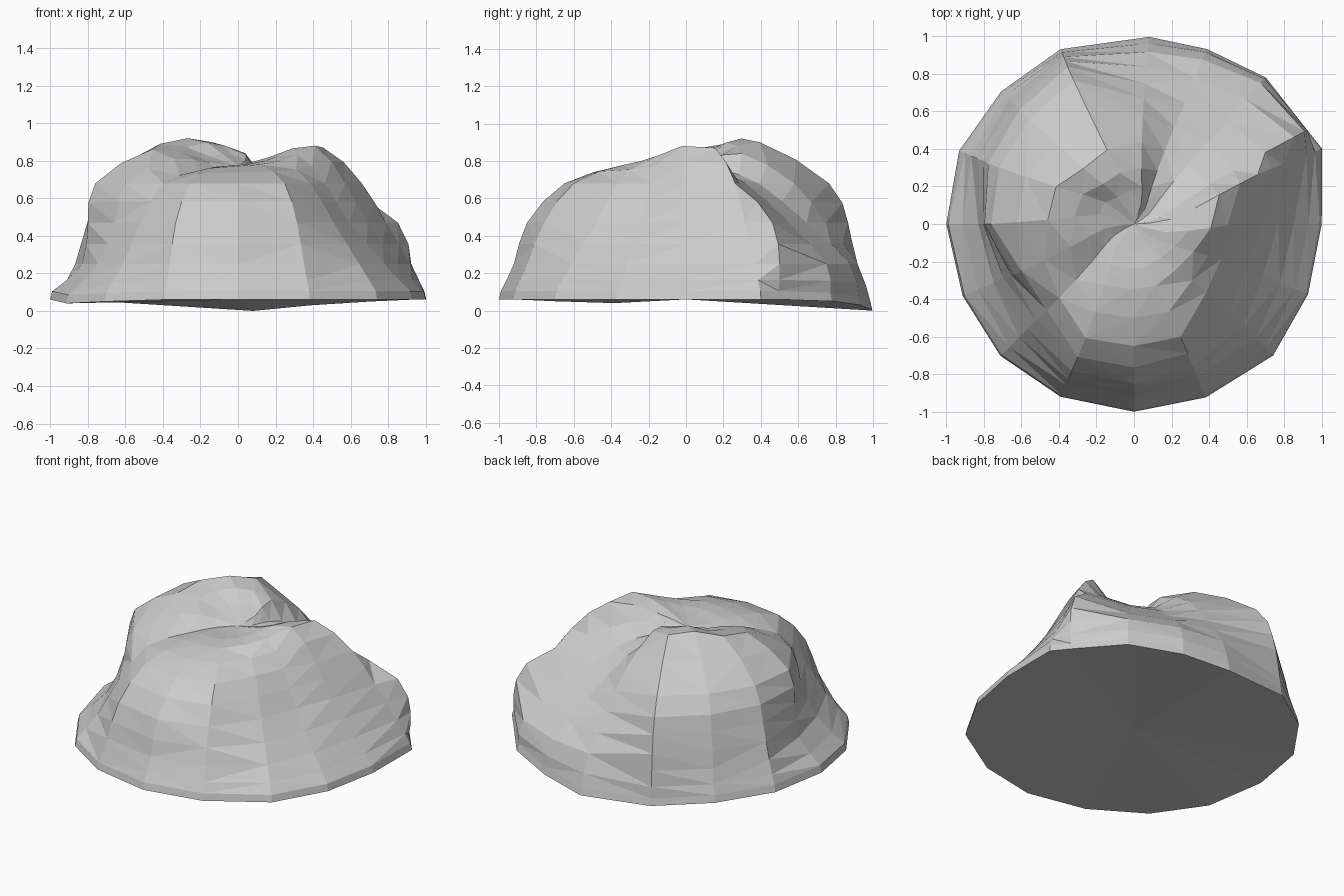
import bpy, bmesh, math
from mathutils import Vector

if "Cube" in bpy.data.objects:
    bpy.data.objects.remove(bpy.data.objects["Cube"])

# Plan of the rock: column angles (degrees), base radius and base height
ANG = [0, 21.8, 28.5, 48, 67.3, 85.4, 112.8, 135, 157.3, 180,
       202.7, 224.6, 247, 270, 292.5, 316.6, 338]
BASE_R = [1, 1.08, 1.05, 1.05, 1.01, 1, 1.01, 1, 1.01, 1,
          .99, 1, 1, 1, 1, 1.02, 1]
BASE_Z = [.06, .06, .06, .05, .03, 0, .03, .05, .06, .06,
          .04, .05, .06, .06, .06, .06, .06]
# Contour radii at three heights
LOW = [.85, .99, 1.05, 1.01, .95, .92, .98, .94, .94, .83,
       .81, .86, .93, .92, .92, .89, .84]
MID = [.69, .85, .97, .74, .70, .75, .94, .89, .87, .80,
       .71, .73, .85, .85, .82, .70, .64]
HIGH = [.57, .71, .60, .43, .42, .58, .83, .79, .78, .76,
        .65, .56, .66, .65, .65, .53, .50]
# Radii and heights of the lobes on the upper surface
LOBE_R = [.41, .48, .34, .22, .22, .30, .42, .40, .46, .46,
          .36, .30, .36, .35, .35, .33, .35]
LOBE_Z = [.88, .87, .77, .73, .75, .84, .90, .92, .89, .86,
          .81, .74, .76, .77, .78, .80, .83]
CENTRE = Vector((0, 0, .77))


def spline(p0, p1, p2, p3, t):
    return .5 * (2*p1 + (p2-p0)*t + (2*p0-5*p1+4*p2-p3)*t*t + (3*p1-p0-3*p2+p3)*t**3)


def column(i):
    """One meridian of the rock from rim to centre."""
    a = math.radians(ANG[i])

    def pt(r, z, twist=0):
        return Vector((r*math.cos(a+twist), r*math.sin(a+twist), z))
    keys = [pt(BASE_R[i]*.99, BASE_Z[i] + .045), pt(LOW[i], .25), pt(MID[i], .47),
            pt(HIGH[i], .68), pt(LOBE_R[i], LOBE_Z[i], -.05),
            pt(LOBE_R[i]*.42, LOBE_Z[i]*.45 + .77*.55, -.25), CENTRE]
    out = [pt(BASE_R[i], BASE_Z[i]), keys[0]]
    for k in range(len(keys)-1):
        p = [keys[max(0, min(len(keys)-1, k+d))] for d in (-1, 0, 1, 2)]
        out += [spline(*p, s/2) for s in (1, 2)]
    return out[:-1]


bm = bmesh.new()
cols = [[bm.verts.new(p) for p in column(i)] for i in range(len(ANG))]
top = bm.verts.new(CENTRE)
bottom = bm.verts.new((0, 0, .06))
n = len(cols)
for i in range(n):
    a, b = cols[i], cols[(i+1) % n]
    for j in range(len(a)-1):
        bm.faces.new((a[j], b[j], b[j+1], a[j+1]))
    bm.faces.new((a[-1], b[-1], top))
    bm.faces.new((b[0], a[0], bottom))
bmesh.ops.triangulate(bm, faces=[f for f in bm.faces if len(f.verts) == 4])
bmesh.ops.recalc_face_normals(bm, faces=bm.faces)

# Flat-faceted rock
me = bpy.data.meshes.new("rock")
bm.to_mesh(me)
bm.free()
bpy.context.collection.objects.link(bpy.data.objects.new("rock", me))
